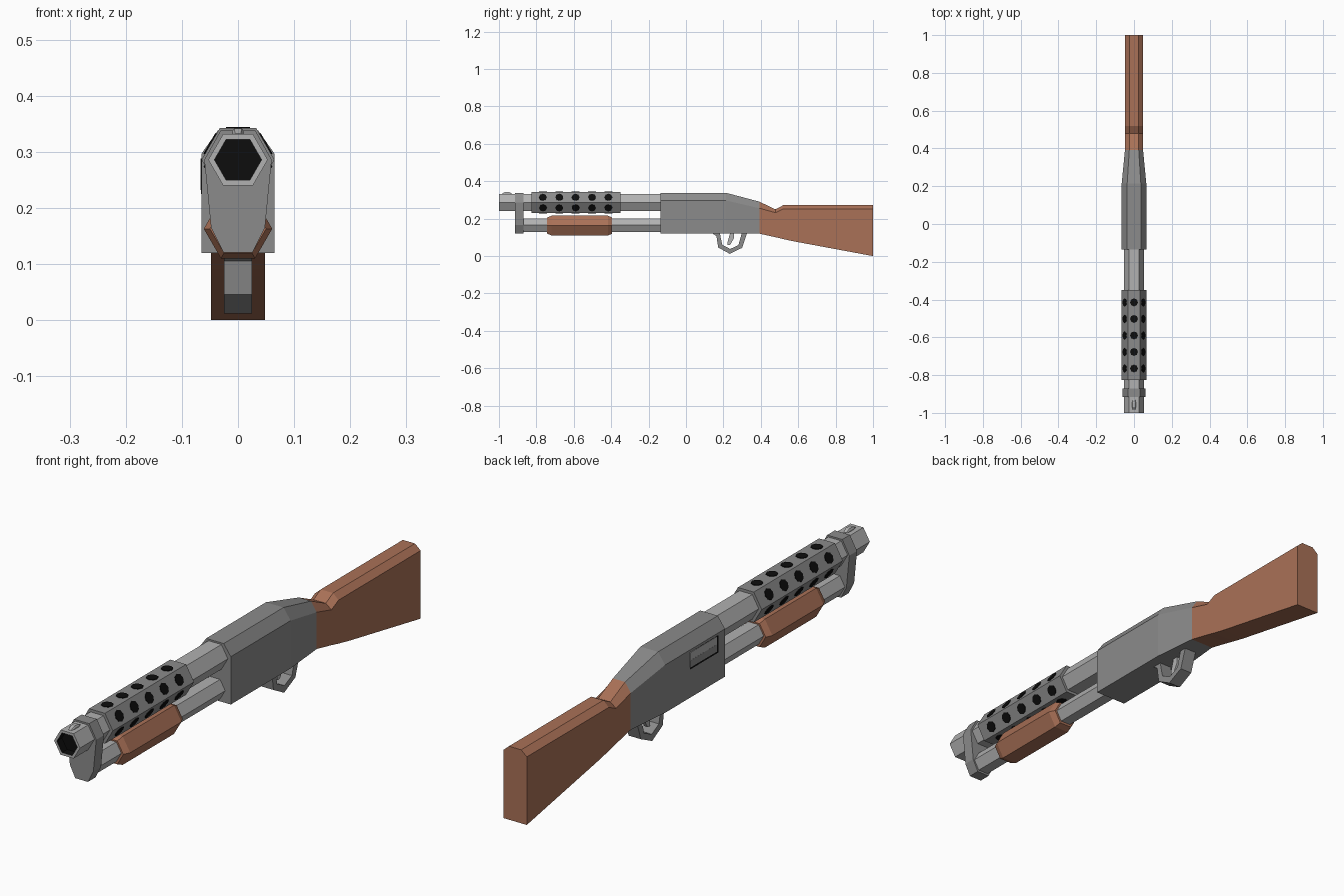
import bpy, bmesh, math
from mathutils import Vector, Matrix

if "Cube" in bpy.data.objects:
    bpy.data.objects.remove(bpy.data.objects["Cube"])


def material(name, col):
    m = bpy.data.materials.new(name)
    m.diffuse_color = (*col, 1)
    m.use_nodes = True
    m.node_tree.nodes["Principled BSDF"].inputs["Base Color"].default_value = m.diffuse_color
    return m


STEEL = material("dark_steel", (0.26, 0.26, 0.26))
LIGHT = material("light_steel", (0.44, 0.44, 0.44))
WOOD = material("brown_wood", (0.40, 0.165, 0.095))
BLACK = material("black_hole", (0.004, 0.004, 0.004))


def finish(name, bm, *mats):
    bmesh.ops.recalc_face_normals(bm, faces=bm.faces)
    me = bpy.data.meshes.new(name)
    bm.to_mesh(me)
    bm.free()
    for m in mats:
        me.materials.append(m)
    ob = bpy.data.objects.new(name, me)
    bpy.context.collection.objects.link(ob)
    return ob


def loft_bm(stations):
    """Skin a row of (y, [(x, z)...]) cross-sections and cap both ends."""
    bm = bmesh.new()
    rings = [[bm.verts.new((x, y, z)) for x, z in sec] for y, sec in stations]
    for a, b in zip(rings, rings[1:]):
        for i in range(len(a)):
            j = (i + 1) % len(a)
            bm.faces.new((a[i], a[j], b[j], b[i]))
    bm.faces.new(rings[0])
    bm.faces.new(rings[-1])
    return bm


def hexagon(r, z):
    return [(r * math.cos(k * math.pi / 3), z + r * math.sin(k * math.pi / 3)) for k in range(6)]


def body(w, zb, ze, wt, zt):
    return [(-w, zb), (w, zb), (w, ze), (wt, zt), (-wt, zt), (-w, ze)]


def box(name, x, y, z, mat):
    bm = loft_bm([(yy, [(x[0], z[0]), (x[1], z[0]), (x[1], z[1]), (x[0], z[1])]) for yy in y])
    return finish(name, bm, mat)


BZ, TZ = 0.286, 0.165   # axis heights of barrel and magazine tube

# Barrel with black recessed bore
bm = loft_bm([(-1, hexagon(0.053, BZ)), (-0.12, hexagon(0.053, BZ))])
bm.faces.ensure_lookup_table()
bmesh.ops.recalc_face_normals(bm, faces=bm.faces)
mouth = min(bm.faces, key=lambda f: f.calc_center_median().y)
bmesh.ops.inset_region(bm, faces=[mouth], thickness=0.011)
hole = bmesh.ops.extrude_discrete_faces(bm, faces=[mouth])["faces"][0]
bmesh.ops.translate(bm, verts=hole.verts, vec=(0, 0.03, 0))
for f in {g for v in hole.verts for g in v.link_faces}:
    f.material_index = 1
finish("barrel", bm, LIGHT, BLACK)

# Magazine tube
finish("magazine_tube", loft_bm([(-0.9, hexagon(0.042, TZ)), (-0.12, hexagon(0.042, TZ))]), LIGHT)

# Front sight
finish("front_sight", loft_bm([
    (-0.985, body(0.006, 0.325, 0.330, 0.005, 0.333)),
    (-0.968, body(0.010, 0.325, 0.337, 0.007, 0.342)),
    (-0.945, body(0.010, 0.325, 0.337, 0.007, 0.342)),
    (-0.930, body(0.006, 0.325, 0.330, 0.005, 0.333))]), LIGHT)

# Band joining barrel and tube
half = [(0.026, 0.121), (0.048, 0.165), (0.060, 0.286), (0.031, 0.338)]
band = half + [(-x, z) for x, z in reversed(half)]
finish("barrel_band", loft_bm([(-0.915, band), (-0.87, band)]), STEEL)

# Heat shield
SR = 0.065
finish("heat_shield", loft_bm([(-0.825, hexagon(SR, BZ)), (-0.35, hexagon(SR, BZ))]), STEEL)

# Vent holes: thin black discs on each flat of the shield
bm = bmesh.new()
apothem = SR * math.cos(math.pi / 6)
for k in range(6):
    a = math.radians(30 + 60 * k)
    n = Vector((math.cos(a), 0, math.sin(a)))
    turn = n.to_track_quat('Z', 'Y').to_matrix().to_4x4()
    for i in range(5):
        p = Vector((0, -0.765 + i * 0.0875, BZ)) + n * apothem
        bmesh.ops.create_cone(bm, cap_ends=True, segments=8, radius1=0.021, radius2=0.021,
                              depth=0.005, matrix=Matrix.Translation(p) @ turn)
finish("vent_holes", bm, BLACK)

# Pump grip with tapered ends
finish("pump_grip", loft_bm([
    (-0.742, hexagon(0.050, 0.163)), (-0.718, hexagon(0.061, 0.163)),
    (-0.418, hexagon(0.061, 0.163)), (-0.395, hexagon(0.050, 0.163))]), WOOD)

# Receiver
finish("receiver", loft_bm([
    (-0.135, body(0.065, 0.12, 0.297, 0.036, 0.338)),
    (0.215, body(0.065, 0.12, 0.297, 0.036, 0.338)),
    (0.392, body(0.048, 0.12, 0.256, 0.025, 0.291))]), STEEL)

# Ejection port on the left side, with the bolt showing inside
box("ejection_port", (-0.066, -0.060), (-0.095, 0.07), (0.225, 0.288), BLACK)
box("bolt_upper", (-0.067, -0.060), (-0.086, 0.07), (0.259, 0.288), LIGHT)
box("bolt_lower", (-0.0668, -0.060), (-0.086, 0.07), (0.232, 0.2585), STEEL)

# Stock
finish("stock", loft_bm([
    (0.392, body(0.048, 0.12, 0.256, 0.025, 0.291)),
    (0.478, body(0.048, 0.101, 0.232, 0.025, 0.250)),
    (0.520, body(0.048, 0.091, 0.252, 0.025, 0.272)),
    (0.575, body(0.048, 0.079, 0.252, 0.025, 0.272)),
    (1.0, body(0.048, 0.0, 0.252, 0.025, 0.272))]), WOOD)

# Trigger guard: open loop below the receiver
outer = [(0.140, 0.122), (0.163, 0.106), (0.172, 0.046), (0.234, 0.012), (0.300, 0.044), (0.326, 0.122)]
inner = [(0.182, 0.122), (0.184, 0.106), (0.194, 0.060), (0.236, 0.038), (0.280, 0.058), (0.298, 0.122)]
bm = bmesh.new()
rows = [[bm.verts.new((x, *p)) for p in pts]
        for x, pts in ((-0.025, outer), (0.025, outer), (0.025, inner), (-0.025, inner))]
for r, s in zip(rows, rows[1:] + rows[:1]):
    for i in range(len(outer) - 1):
        bm.faces.new((r[i], r[i + 1], s[i + 1], s[i]))
for i in (0, -1):
    bm.faces.new([r[i] for r in rows])
finish("trigger_guard", bm, STEEL)

# Trigger
finish("trigger", loft_bm([
    (0.222, [(-0.007, 0.058), (0.007, 0.058), (0.007, 0.075), (-0.007, 0.075)]),
    (0.236, [(-0.007, 0.060), (0.007, 0.060), (0.007, 0.122), (-0.007, 0.122)]),
    (0.256, [(-0.007, 0.095), (0.007, 0.095), (0.007, 0.122), (-0.007, 0.122)])]), LIGHT)
